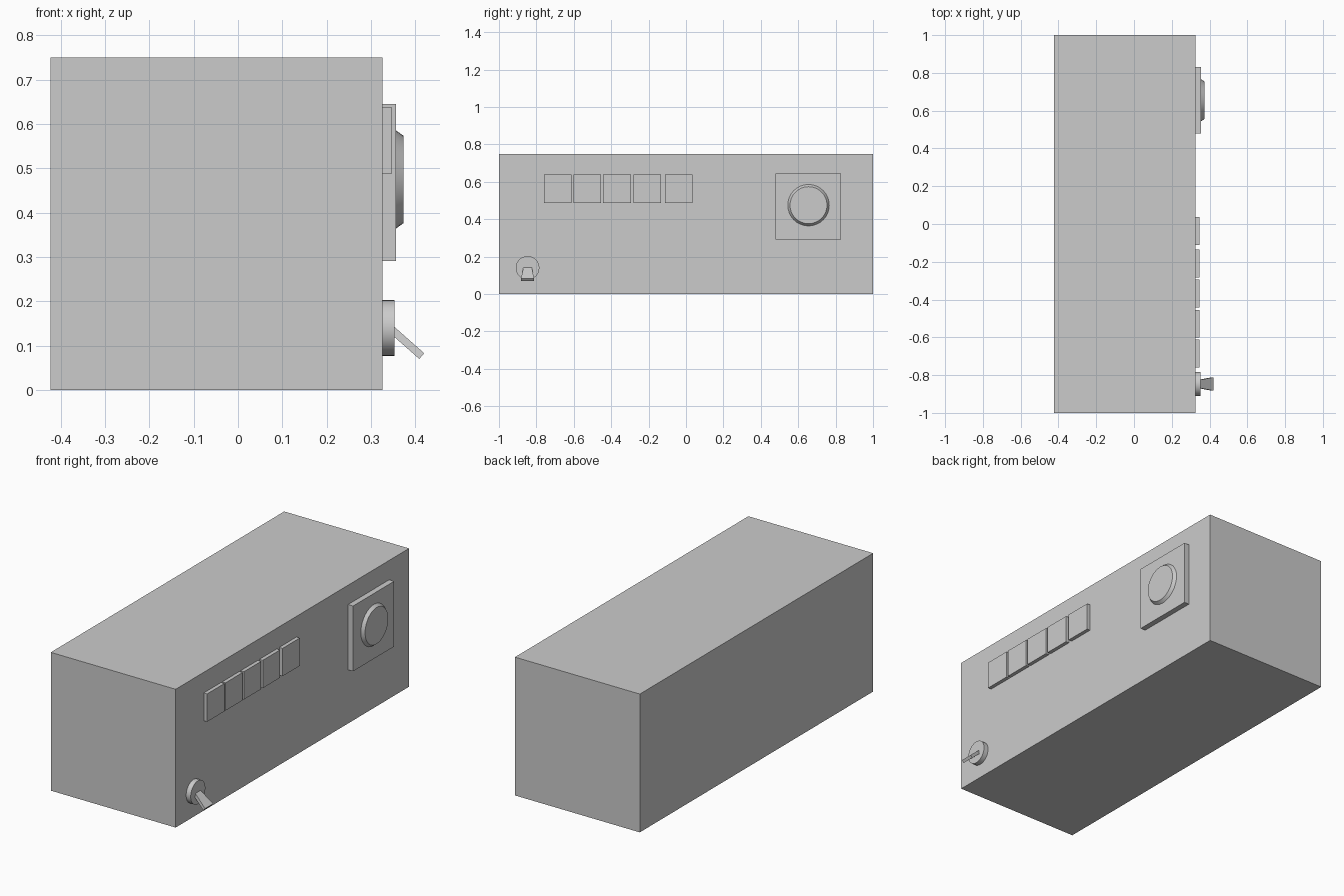
import bpy, bmesh, math
from mathutils import Matrix, Vector

if "Cube" in bpy.data.objects:
    bpy.data.objects.remove(bpy.data.objects["Cube"])

FACE = 0.326  # x of the control panel side


def make_object(name, bm):
    bmesh.ops.recalc_face_normals(bm, faces=bm.faces)
    mesh = bpy.data.meshes.new(name)
    bm.to_mesh(mesh)
    bm.free()
    ob = bpy.data.objects.new(name, mesh)
    bpy.context.collection.objects.link(ob)
    return ob


def box(name, lo, hi):
    lo, hi = Vector(lo), Vector(hi)
    bm = bmesh.new()
    bmesh.ops.create_cube(bm, size=1, matrix=Matrix.Translation((lo + hi) / 2)
                          @ Matrix.Diagonal((*(hi - lo), 1)))
    return make_object(name, bm)


def disc(name, x0, x1, y, z, r0, r1):
    """Round part whose axis points along +x."""
    bm = bmesh.new()
    bmesh.ops.create_cone(bm, cap_ends=True, segments=32, radius1=r0, radius2=r1, depth=x1 - x0,
                          matrix=Matrix.Translation(((x0 + x1) / 2, y, z))
                          @ Matrix.Rotation(math.pi / 2, 4, 'Y'))
    ob = make_object(name, bm)
    bpy.context.view_layer.objects.active = ob
    ob.select_set(True)
    bpy.ops.object.shade_smooth_by_angle(angle=math.radians(30))
    ob.select_set(False)


# Main housing
box("housing", (-0.423, -1, 0), (FACE, 1, 0.75))

# Row of push buttons
for i, y in enumerate((-0.685, -0.528, -0.369, -0.208, -0.038)):
    box(f"button_{i + 1}", (FACE, y - 0.074, 0.487), (0.346, y + 0.074, 0.638))

# Dial plate and bevelled dial
box("dial_plate", (FACE, 0.478, 0.291), (0.356, 0.83, 0.645))
disc("dial", 0.356, 0.373, 0.655, 0.475, 0.111, 0.099)

# Toggle switch base
disc("switch_base", FACE, 0.353, -0.847, 0.14, 0.063, 0.063)

# Toggle lever: slanted slab that widens toward its tip
bm = bmesh.new()
rings = []
for half, profile in ((0.022, ((0.351, 0.144), (0.340, 0.131))),
                      (0.035, ((0.420, 0.083), (0.409, 0.070)))):
    (xt, zt), (xb, zb) = profile
    rings.append([bm.verts.new((x, -0.847 + s * half, z))
                  for x, z, s in ((xt, zt, -1), (xt, zt, 1), (xb, zb, 1), (xb, zb, -1))])
    bm.faces.new(rings[-1])
for i in range(4):
    j = (i + 1) % 4
    bm.faces.new((rings[0][i], rings[0][j], rings[1][j], rings[1][i]))
make_object("switch_lever", bm)
